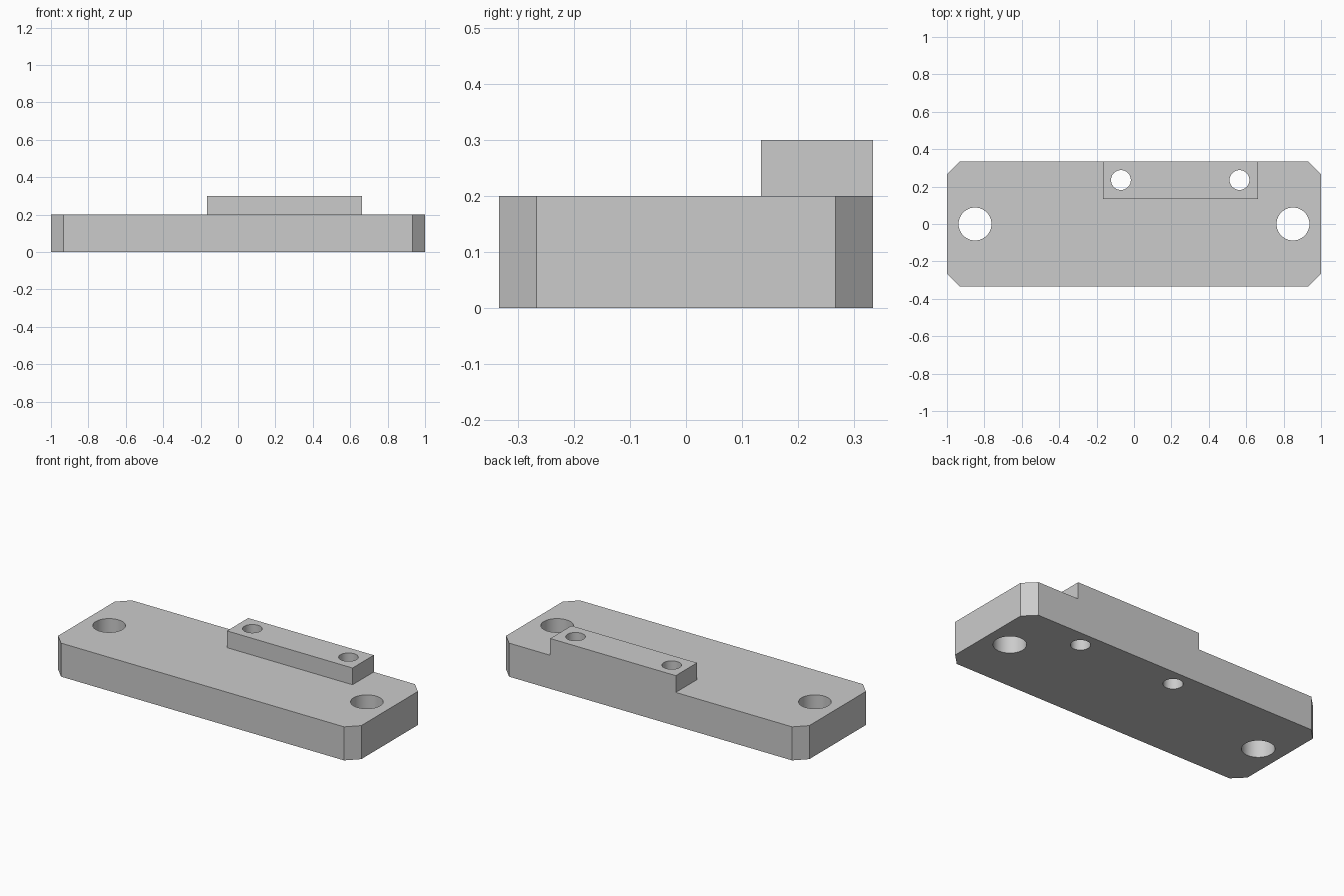
import bpy
import bmesh

cube = bpy.data.objects.get("Cube")
if cube:
    bpy.data.objects.remove(cube, do_unlink=True)

grey = bpy.data.materials.new("light_grey")
grey.use_nodes = True
COLOUR = (0.6, 0.6, 0.6, 1)
grey.diffuse_color = COLOUR
grey.node_tree.nodes["Principled BSDF"].inputs["Base Color"].default_value = COLOUR

HALF_X, HALF_Y, PLATE_H, TOP = 1.0, 0.3333, 0.2, 0.3
CHAMFER = 0.0667


def prism(name, outline, z0, z1):
    """Extrude a counter-clockwise outline from z0 up to z1."""
    bm = bmesh.new()
    base = bm.faces.new([bm.verts.new((x, y, z0)) for x, y in outline])
    ext = bmesh.ops.extrude_face_region(bm, geom=[base])
    top = [v for v in ext["geom"] if isinstance(v, bmesh.types.BMVert)]
    bmesh.ops.translate(bm, verts=top, vec=(0, 0, z1 - z0))
    bmesh.ops.recalc_face_normals(bm, faces=bm.faces)
    mesh = bpy.data.meshes.new(name)
    bm.to_mesh(mesh)
    bm.free()
    obj = bpy.data.objects.new(name, mesh)
    bpy.context.collection.objects.link(obj)
    mesh.materials.append(grey)
    return obj


def hole_cutter(x, y, radius):
    bpy.ops.mesh.primitive_cylinder_add(vertices=64, radius=radius, depth=1, location=(x, y, 0))
    obj = bpy.context.object
    obj.name = "hole_cutter"
    obj.hide_render = True
    obj.data.materials.append(grey)
    return obj


def combine(target, other, operation):
    """Apply a boolean to target and remove the other object."""
    bpy.context.view_layer.objects.active = target
    mod = target.modifiers.new("combine", "BOOLEAN")
    mod.operation, mod.solver, mod.object = operation, "EXACT", other
    bpy.ops.object.modifier_apply(modifier=mod.name)
    bpy.data.objects.remove(other, do_unlink=True)


# Base plate with chamfered corners
cx, cy = HALF_X - CHAMFER, HALF_Y - CHAMFER
plate = prism("mounting_plate", [
    (-cx, -HALF_Y), (cx, -HALF_Y), (HALF_X, -cy), (HALF_X, cy),
    (cx, HALF_Y), (-cx, HALF_Y), (-HALF_X, cy), (-HALF_X, -cy)], 0, PLATE_H)

# Raised bar flush with the back edge
x0, x1, y0 = -0.166, 0.662, 0.1333
bar = prism("raised_bar", [(x0, y0), (x1, y0), (x1, HALF_Y), (x0, HALF_Y)], PLATE_H / 2, TOP)
combine(plate, bar, "UNION")

# Large end holes and small bar holes, all right through
for x, y, r in [(-0.85, 0, 0.088), (0.85, 0, 0.088),
                (-0.07, 0.235, 0.053), (0.564, 0.235, 0.053)]:
    combine(plate, hole_cutter(x, y, r), "DIFFERENCE")

# Smooth hole walls, sharp edges elsewhere
bpy.ops.object.select_all(action="DESELECT")
plate.select_set(True)
bpy.context.view_layer.objects.active = plate
bpy.ops.object.shade_smooth_by_angle(angle=0.5)
